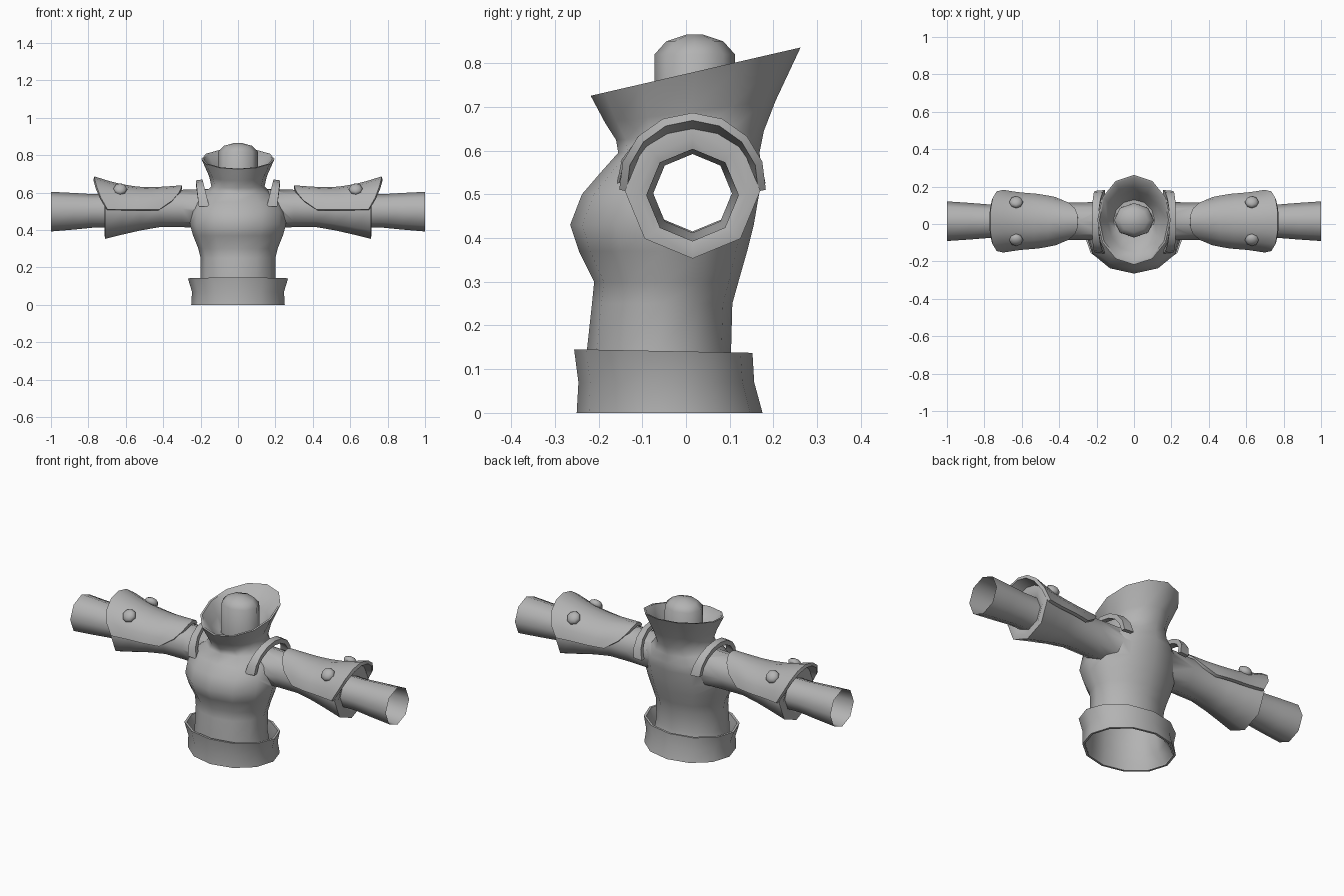
import bpy, bmesh, math
from mathutils import Vector

if "Cube" in bpy.data.objects:
    bpy.data.objects.remove(bpy.data.objects["Cube"])

grey = bpy.data.materials.new("cloth_grey")
grey.diffuse_color = (0.45, 0.45, 0.45, 1)
grey.use_nodes = True
grey.node_tree.nodes["Principled BSDF"].inputs["Base Color"].default_value = grey.diffuse_color


def finish(name, bm, angle=55):
    """Turn a bmesh into a named, smooth shaded object."""
    bmesh.ops.recalc_face_normals(bm, faces=bm.faces)
    me = bpy.data.meshes.new(name)
    bm.to_mesh(me)
    bm.free()
    ob = bpy.data.objects.new(name, me)
    bpy.context.collection.objects.link(ob)
    me.materials.append(grey)
    smooth(ob, angle)
    return ob


def smooth(ob, angle=55):
    bpy.ops.object.select_all(action='DESELECT')
    ob.select_set(True)
    bpy.context.view_layer.objects.active = ob
    bpy.ops.object.shade_smooth_by_angle(angle=math.radians(angle))


def loft(rings, closed=True, caps=True, loop=False):
    """Skin a list of point rings."""
    bm = bmesh.new()
    vs = [[bm.verts.new(p) for p in r] for r in rings]
    n = len(vs[0])
    pairs = list(zip(vs, vs[1:])) + ([(vs[-1], vs[0])] if loop else [])
    for a, b in pairs:
        for i in range(n if closed else n - 1):
            j = (i + 1) % n
            bm.faces.new((a[i], a[j], b[j], b[i]))
    if caps:
        bm.faces.new(vs[0])
        bm.faces.new(vs[-1])
    return bm


def oval(z, hx, yf, yb, tilt=0, n=12):
    """Level or tilted oval from front yf to back yb."""
    pts = []
    for i in range(n):
        a = 2 * math.pi * i / n
        y = (yf + yb) / 2 - math.cos(a) * (yb - yf) / 2
        pts.append((hx * math.sin(a), y, z + tilt * (y - 0.02)))
    return pts


def interp(table, x):
    for a, b in zip(table, table[1:]):
        if x <= b[0]:
            t = max(0, (x - a[0]) / (b[0] - a[0]))
            return [p + (q - p) * t for p, q in zip(a[1:], b[1:])]
    return table[-1][1:]


# Torso rising into a flared, tilted collar and back down inside it
torso = finish("body", loft([oval(*r) for r in (
    (0.005, 0.235, -0.235, 0.158), (0.07, 0.205, -0.23, 0.12),
    (0.14, 0.2, -0.227, 0.103), (0.25, 0.2, -0.215, 0.106),
    (0.30, 0.212, -0.21, 0.12), (0.37, 0.24, -0.245, 0.14),
    (0.43, 0.257, -0.265, 0.155), (0.50, 0.255, -0.238, 0.167),
    (0.55, 0.235, -0.195, 0.175), (0.595, 0.18, -0.155, 0.168),
    (0.635, 0.142, -0.16, 0.178, 0.06), (0.69, 0.155, -0.185, 0.205, 0.13),
    (0.78, 0.196, -0.218, 0.262, 0.23), (0.78, 0.185, -0.207, 0.25, 0.23),
    (0.71, 0.14, -0.15, 0.18, 0.15), (0.655, 0.11, -0.09, 0.13))]))

# Sleeves with flared cuffs and open forearms
half = ((0.1, 0.105, 0.515), (0.3, 0.1, 0.515), (0.42, 0.1, 0.515),
        (0.52, 0.115, 0.513), (0.62, 0.135, 0.51), (0.71, 0.155, 0.508),
        (0.715, 0.125, 0.503), (0.70, 0.09, 0.502), (0.78, 0.09, 0.502),
        (0.88, 0.098, 0.5), (1.0, 0.106, 0.498))
profile = [(-x, r, z) for x, r, z in reversed(half)] + list(half)
arms = finish("arms", loft([[(x, 0.015 + r * math.sin(k * math.pi / 4),
                              z + r * math.cos(k * math.pi / 4)) for k in range(8)]
                            for x, r, z in profile]))

# Join sleeves to torso, then open the wrists and the waist
mod = torso.modifiers.new("join", 'BOOLEAN')
mod.operation, mod.solver, mod.object = 'UNION', 'EXACT', arms
bpy.context.view_layer.objects.active = torso
bpy.ops.object.modifier_apply(modifier="join")
bpy.data.objects.remove(arms)
bm = bmesh.new()
bm.from_mesh(torso.data)
ends = [f for f in bm.faces if all(abs(v.co.x) > 0.999 for v in f.verts)
        or all(v.co.z < 0.006 for v in f.verts)]
bmesh.ops.delete(bm, geom=ends, context='FACES')
bm.to_mesh(torso.data)
bm.free()
smooth(torso)

# Neck plug with a bevelled top
finish("neck", loft([oval(z, hx, 0.02 - hy, 0.02 + hy, 0, 8) for z, hx, hy in (
    (0.645, 0.108, 0.093), (0.82, 0.106, 0.092),
    (0.85, 0.075, 0.065), (0.865, 0.02, 0.02))]))

# Waistband: a thin ring standing off the torso
finish("waistband", loft([oval(*r) for r in (
    (0.0, 0.25, -0.25, 0.175), (0.07, 0.246, -0.246, 0.156),
    (0.14, 0.268, -0.256, 0.152, -0.02), (0.14, 0.255, -0.243, 0.14, -0.02),
    (0.07, 0.234, -0.235, 0.144), (0.0, 0.238, -0.238, 0.162))],
    caps=False, loop=True))

# Guard size along the arm: x, half depth, height above the arm axis
guard_size = ((0.29, 0.09, 0.135), (0.40, 0.125, 0.126), (0.50, 0.145, 0.122),
              (0.62, 0.155, 0.138), (0.70, 0.168, 0.16), (0.77, 0.182, 0.182))
for side, label in ((1, "left"), (-1, "right")):
    # Curved guard over the upper side of the sleeve
    rows = []
    for k in range(9):
        t = (k - 4) / 4
        a = t * math.radians(88)
        x0, x1 = 0.30 + 0.12 * abs(t) ** 3, 0.768 - 0.07 * abs(t) ** 2.5
        row = []
        for s in range(7):
            x = x0 + (x1 - x0) * s / 6
            ry, rz = interp(guard_size, x)
            row.append((side * x, 0.015 + ry * math.sin(a), 0.505 + rz * math.cos(a)))
        rows.append(row)
    bm = loft(rows, closed=False, caps=False)
    bmesh.ops.recalc_face_normals(bm, faces=bm.faces)
    if sum(f.normal.z for f in bm.faces) < 0:
        bmesh.ops.reverse_faces(bm, faces=bm.faces)
    bmesh.ops.solidify(bm, geom=bm.faces[:], thickness=0.018)
    finish(label + "_arm_guard", bm)

    # Strap arching over the shoulder seam
    rings = []
    for k in range(9):
        a = math.radians(-92 + 23 * k)
        c = math.cos(a)
        xi, xo = 0.155 + 0.035 * c, 0.21 + 0.015 * c
        rings.append([(side * x, 0.012 + (0.165 + d) * math.sin(a),
                       0.53 + (0.135 + d) * c)
                      for x, d in ((xi, -0.02), (xo, -0.025), (xo, 0), (xi, 0.005))])
    finish(label + "_shoulder_strap", loft(rings))

    # Two rivets on each guard
    for y, place in ((-0.085, "front"), (0.117, "back")):
        bm = bmesh.new()
        bmesh.ops.create_uvsphere(bm, u_segments=8, v_segments=6, radius=0.038)
        bmesh.ops.scale(bm, vec=(1, 1, 0.65), verts=bm.verts)
        rot = Vector((0, y - 0.015, 0.105)).to_track_quat('Z', 'Y').to_matrix()
        bmesh.ops.rotate(bm, matrix=rot, verts=bm.verts)
        bmesh.ops.translate(bm, vec=(side * 0.63, y, 0.618), verts=bm.verts)
        finish(label + "_" + place + "_rivet", bm)
